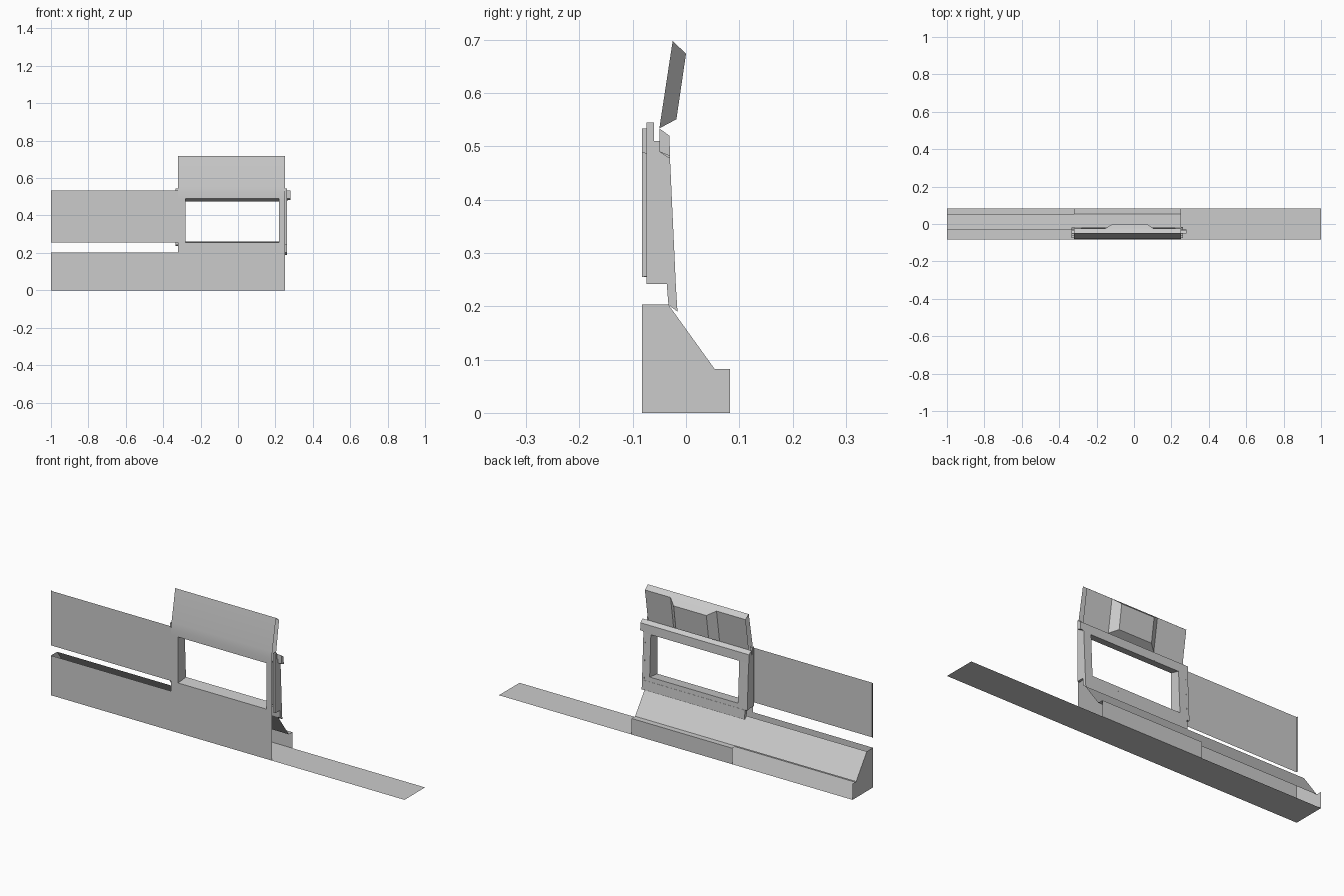
import bpy, bmesh

if "Cube" in bpy.data.objects:
    bpy.data.objects.remove(bpy.data.objects["Cube"])

L, R, END = -0.32, 0.25, -1.0        # centre section sides and far left end
WX0, WX1 = -0.28, 0.22               # window sides


def finish(name, bm):
    bmesh.ops.remove_doubles(bm, verts=bm.verts, dist=1e-5)
    me = bpy.data.meshes.new(name)
    bm.to_mesh(me)
    bm.free()
    ob = bpy.data.objects.new(name, me)
    bpy.context.collection.objects.link(ob)
    return ob


def sheet(name, profile, xs, holes=()):
    """Thin surface: (y, z) profile swept through the x stations, minus (col, row) cells."""
    bm = bmesh.new()
    grid = [[bm.verts.new((x, y, z)) for y, z in profile] for x in xs]
    for i in range(len(xs) - 1):
        for j in range(len(profile) - 1):
            if (i, j) not in holes:
                bm.faces.new((grid[i][j], grid[i + 1][j], grid[i + 1][j + 1], grid[i][j + 1]))
    return finish(name, bm)


def prism(name, profile, x0, x1):
    """Closed bar with a (y, z) cross-section."""
    bm = bmesh.new()
    a, b = [[bm.verts.new((x, y, z)) for y, z in profile] for x in (x0, x1)]
    n = len(profile)
    for i in range(n):
        k = (i + 1) % n
        bm.faces.new((a[i], b[i], b[k], a[k]))
    bm.faces.new(a)
    bm.faces.new(b[::-1])
    bmesh.ops.recalc_face_normals(bm, faces=bm.faces)
    return finish(name, bm)


def polygon(name, pts):
    bm = bmesh.new()
    bm.faces.new([bm.verts.new(p) for p in pts])
    return finish(name, bm)


# Floor strip, running past the open end of the base
sheet("floor", [(0.083, 0), (-0.083, 0)], [-1, 1])

# Hollow base: front wall, sloping back, end cap, closed rear ledge in the centre
sheet("base_front", [(-0.083, 0), (-0.083, 0.203)], [END, L])
sheet("base_slope", [(-0.033, 0.203), (0.054, 0.082)], [END, R])
sheet("base_ledge", [(0.054, 0.082), (0.083, 0.082), (0.083, 0)], [L, R])
polygon("base_end_cap", [(END, y, z) for y, z in
        [(-0.083, 0), (-0.083, 0.203), (-0.033, 0.203), (0.054, 0.082), (0.083, 0.082), (0.083, 0)]])

# Upper left panel with a folded flange on its far end
sheet("side_panel", [(-0.083, 0.255), (-0.083, 0.534)], [END, L])
polygon("side_panel_flange", [(END, -0.083, 0.255), (END, -0.074, 0.255),
                              (END, -0.074, 0.534), (END, -0.083, 0.534)])

# Centre front skin with window, bending back into the hood
front = sheet("front_skin", [(-0.083, 0), (-0.083, 0.255), (-0.083, 0.49), (-0.083, 0.52),
                             (-0.080, 0.555), (-0.050, 0.717)], [L, WX0, WX1, R], {(1, 1)})
for p in front.data.polygons:
    p.use_smooth = True

# Hood top strip and back skin
sheet("hood_back", [(-0.050, 0.717), (-0.025, 0.698), (-0.050, 0.534)], [L, R])

# Raised block on the back of the hood, with slanted sides
bm = bmesh.new()
top_in, top_out, low_out, low_in = (-0.025, 0.698), (0, 0.674), (-0.018, 0.551), (-0.050, 0.534)
rows = [(top_in, -0.155, 0.105), (top_out, -0.115, 0.070), (low_out, -0.115, 0.070), (low_in, -0.155, 0.105)]
lv = [bm.verts.new((a, *p)) for p, a, b in rows]
rv = [bm.verts.new((b, *p)) for p, a, b in rows]
for i in range(3):
    bm.faces.new((lv[i], lv[i + 1], rv[i + 1], rv[i]))
bm.faces.new(lv[::-1])
bm.faces.new(rv)
finish("hood_block", bm)

# Leaning rear window frame
sheet("rear_frame", [(-0.017, 0.19), (-0.0205, 0.262), (-0.030, 0.475), (-0.031, 0.52)],
      [L, WX0, WX1, R], {(1, 1)})

# Window lining joining front and rear openings
sheet("window_sill", [(-0.083, 0.255), (-0.0205, 0.262)], [WX0, WX1])
sheet("window_head", [(-0.030, 0.475), (-0.083, 0.49)], [WX0, WX1])
for side, x in (("left", WX0), ("right", WX1)):
    polygon("window_reveal_" + side, [(x, -0.083, 0.255), (x, -0.0205, 0.262),
                                      (x, -0.030, 0.475), (x, -0.083, 0.49)])

# Rails across the rear frame
prism("top_rail", [(-0.050, 0.534), (-0.031, 0.520), (-0.030, 0.477), (-0.050, 0.490)], -0.335, 0.265)
prism("bottom_rail", [(-0.037, 0.253), (-0.019, 0.238), (-0.016, 0.19), (-0.033, 0.203)], L, 0.262)

# Side jambs
jamb = [(-0.074, 0.242), (-0.074, 0.545), (-0.060, 0.545), (-0.060, 0.51), (-0.050, 0.51),
        (-0.050, 0.49), (-0.030, 0.477), (-0.019, 0.238), (-0.037, 0.242)]
prism("left_jamb", jamb, -0.333, L)
prism("right_jamb", jamb, R, 0.262)

# Small catch on the right end of the top rail
prism("catch", [(-0.050, 0.534), (-0.031, 0.520), (-0.030, 0.482), (-0.050, 0.490)], 0.265, 0.28)
